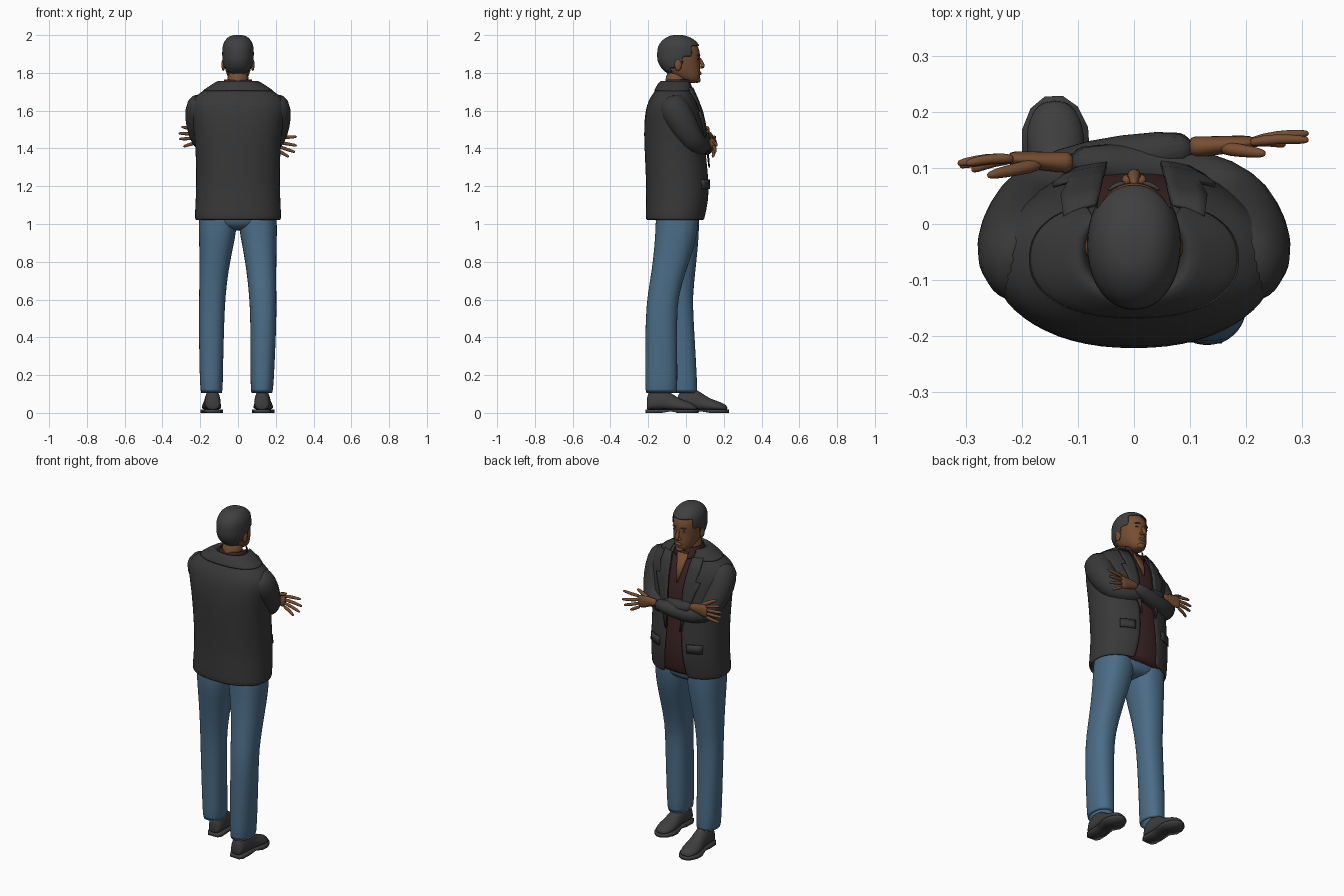
import bpy, bmesh, math
from mathutils import Vector

def material(name, r, g, b):
    m = bpy.data.materials.new(name)
    m.diffuse_color = (r, g, b, 1)
    return m

JACKET = material("charcoal_cloth", .040, .040, .040)
JEANS = material("blue_denim", .070, .150, .240)
SKIN = material("brown_skin", .180, .075, .032)
HAIR = material("dark_hair", .050, .050, .052)
SHIRT = material("maroon_cloth", .045, .018, .018)
SHOE = material("black_leather", .048, .048, .048)

def finish(name, bm, mat, subsurf=1, thick=0, offset=-1):
    me = bpy.data.meshes.new(name)
    bm.to_mesh(me)
    bm.free()
    me.materials.append(mat)
    ob = bpy.data.objects.new(name, me)
    bpy.context.collection.objects.link(ob)
    for p in me.polygons:
        p.use_smooth = True
    if thick:
        s = ob.modifiers.new("thickness", 'SOLIDIFY')
        s.thickness, s.offset = thick, offset
    if subsurf:
        s = ob.modifiers.new("smooth", 'SUBSURF')
        s.levels = s.render_levels = subsurf
    return ob

def skin_rings(rings, closed=True, cap=True):
    """Join equal-length rings of points with quads."""
    bm = bmesh.new()
    vs = [[bm.verts.new(p) for p in r] for r in rings]
    n = len(vs[0])
    for a, b in zip(vs, vs[1:]):
        for k in range(n if closed else n - 1):
            j = (k + 1) % n
            bm.faces.new((a[k], b[k], b[j], a[j]))
    if cap and closed:
        bm.faces.new(vs[0])
        bm.faces.new(vs[-1][::-1])
        bmesh.ops.recalc_face_normals(bm, faces=bm.faces)
    return bm

def oval(z, back, front, rx, gap=0, x=0, e=2.3, n=28):
    """Horizontal superellipse, optionally open at the front (+y)."""
    cy, ry = (back + front) / 2, (front - back) / 2
    t0 = math.asin(min(1, gap / rx) ** (e / 2)) if gap else 0
    pts = []
    for k in range(n):
        t = t0 + (2 * math.pi - 2 * t0) * k / (n - 1 if gap else n)
        s, c = math.sin(t), math.cos(t)
        pts.append((x + rx * math.copysign(abs(s) ** (2 / e), s),
                    cy + ry * math.copysign(abs(c) ** (2 / e), c), z))
    return pts

def tube(name, path, mat, ref=(0, 0, 1), n=12):
    """Tube through points (x, y, z, radius, flatness)."""
    P = [Vector(p[:3]) for p in path]
    rings = []
    for i, p in enumerate(path):
        t = (P[min(i + 1, len(P) - 1)] - P[max(i - 1, 0)]).normalized()
        a = t.cross(Vector(ref)).normalized()
        b = a.cross(t)
        flat = p[4] if len(p) > 4 else 1
        rings.append([P[i] + a * p[3] * flat * math.cos(q) + b * p[3] * math.sin(q)
                      for q in (2 * math.pi * k / n for k in range(n))])
    return finish(name, skin_rings(rings), mat)

def at(rings, z):
    """Interpolate a ring table (z, back, front, rx, ...) at height z."""
    for a, b in zip(rings, rings[1:]):
        if z <= b[0]:
            f = max(0, (z - a[0]) / (b[0] - a[0]))
            return [u + (v - u) * f for u, v in zip(a, b)]
    return list(rings[-1])

def ball(name, loc, size, mat):
    bm = bmesh.new()
    bmesh.ops.create_uvsphere(bm, u_segments=14, v_segments=10, radius=1)
    for v in bm.verts:
        v.co = Vector(c * s for c, s in zip(v.co, size)) + Vector(loc)
    return finish(name, bm, mat, 0)

# Jacket body, open at the front: z, back, front, half width, half gap
BODY = [(1.02, -.212, .105, .228, .075), (1.04, -.215, .108, .230, .070),
        (1.12, -.212, .125, .226, .060), (1.22, -.212, .128, .222, .050),
        (1.35, -.218, .110, .224, .045), (1.48, -.224, .105, .232, .050),
        (1.57, -.220, .088, .248, .055), (1.63, -.208, .070, .255, .058),
        (1.67, -.190, .052, .235, .062), (1.70, -.168, .040, .195, .065),
        (1.735, -.145, .028, .135, .068), (1.755, -.132, .020, .105, .070)]
finish("jacket_body", skin_rings([oval(*r) for r in BODY], False), JACKET, 1, .012)

def front_y(x, z, off):
    _, b, f, rx, _ = at(BODY, z)
    return (b + f) / 2 + (f - b) / 2 * max(0, 1 - (abs(x) / rx) ** 2.3) ** (1 / 2.3) + off

def patch(name, rows, mat, off, sides=(-1, 1), thick=.008):
    """Thin sheet lying on the jacket front; rows are (z, x from, x to)."""
    for s in sides:
        rings = []
        for z, a, b in rows:
            xs = [a + (b - a) * k / 4 for k in range(5)]
            rings.append([(s * x, front_y(x, z, off), z) for x in xs])
        finish(name, skin_rings(rings, False), mat, 0, thick, 0)

# Lapels, pocket flaps, jacket collar
patch("lapel", [(1.30, .045, .050), (1.42, .046, .085), (1.54, .050, .125),
                (1.595, .054, .145), (1.60, .055, .115), (1.66, .060, .130),
                (1.72, .068, .125)], JACKET, .008)
patch("pocket_flap", [(1.185, .09, .17), (1.235, .09, .17)], JACKET, .006)
finish("jacket_collar", skin_rings([oval(*r) for r in (
    (1.705, -.172, .048, .192, .085), (1.742, -.150, .036, .135, .078),
    (1.762, -.132, .026, .102, .070), (1.755, -.120, .018, .088, .068),
    (1.715, -.112, .010, .078, .065))], False), JACKET, 1, .006)

# Shirt, its collar and the open neck
shirt = [oval(z, b + .03, f - .012, rx - .04) for z, b, f, rx, g in BODY[:-2]]
finish("shirt", skin_rings(shirt + [oval(1.73, -.12, .012, .075)]), SHIRT)
finish("shirt_collar", skin_rings([oval(*r) for r in (
    (1.70, -.125, .045, .085, .030), (1.74, -.115, .035, .080, .036),
    (1.768, -.108, .025, .074, .042))], False), SHIRT, 1, .006)
patch("open_neck", [(1.57, -.002, .002), (1.64, -.018, .018), (1.725, -.036, .036)],
      SKIN, -.004, (1,))

# Crossed arms: each sleeve reaches across the chest, hand on the far side
def arm(s, path, wrist, tips, thumb):
    tube("sleeve", [(s * .175, -.085, 1.655, .055), (s * .195, -.075, 1.635, .084),
                    (s * .203, -.035, 1.56, .083), (s * .193, .010, 1.48, .072),
                    (s * .180, .045, 1.425, .062)] + path, JACKET, (0, 1, .9), 16)
    w = Vector(wrist)
    d = -s
    palm = w + Vector((d * .075, .006, sum(t[2] - wrist[2] for t in tips) / 4 * .4))
    tube("palm", [(*(w - Vector((d * .03, 0, 0))), .021), (*w, .023, .8),
                  (*w.lerp(palm, .5), .034, .5), (*palm, .040, .36),
                  (*w.lerp(palm, 1.2), .034, .34)], SKIN)
    for k, t in enumerate(tips):
        t = Vector(t)
        root = palm + Vector((0, 0, .030 - .020 * k))
        mid = root.lerp(t, .5) + Vector((0, .006, 0))
        tube("finger", [(*root, .0105), (*mid, .0098), (*root.lerp(t, .92), .0085),
                        (*t, .004)], SKIN, n=8)
    t = Vector(thumb)
    root = w.lerp(palm, .35) + Vector((0, -.004, .015))
    tube("thumb", [(*root, .015), (*root.lerp(t, .5), .0125), (*root.lerp(t, .9), .010),
                   (*t, .004)], SKIN, (0, 1, 0), 8)

arm(-1, [(-.120, .090, 1.405, .052), (-.02, .118, 1.415, .044), (.12, .138, 1.44, .034)],
    (.125, .138, 1.44),
    [(.312, .150, 1.462), (.312, .162, 1.415), (.303, .155, 1.38), (.270, .142, 1.355)],
    (.235, .125, 1.485))
arm(1, [(.120, .085, 1.41, .052), (.02, .100, 1.43, .042), (-.13, .112, 1.465, .034)],
    (-.135, .110, 1.465),
    [(-.300, .108, 1.515), (-.315, .108, 1.48), (-.312, .104, 1.45), (-.290, .096, 1.41)],
    (-.262, .086, 1.535))

# Jeans: hips and two legs, the +x leg standing further back
finish("jeans_hips", skin_rings([oval(z, b, f, rx) for z, b, f, rx in (
    (.965, -.10, .02, .05), (.985, -.15, .06, .13), (1.02, -.165, .07, .207),
    (1.10, -.17, .075, .205), (1.18, -.16, .07, .19))]), JEANS)
LEGS = {-1: [(.10, -.090, .062, .060, 0, -.140), (.25, -.092, .055, .063, 0, -.142),
             (.50, -.100, .040, .068, 0, -.140), (.62, -.108, .036, .070, 0, -.136),
             (.75, -.125, .050, .077, 0, -.128), (.88, -.148, .064, .090, 0, -.115),
             (.97, -.160, .070, .102, 0, -.108), (1.06, -.160, .070, .100, 0, -.106)],
        1: [(.10, -.216, -.045, .060, 0, .126), (.25, -.217, -.045, .064, 0, .130),
            (.50, -.215, -.048, .070, 0, .135), (.62, -.205, -.040, .072, 0, .131),
            (.75, -.182, .000, .079, 0, .124), (.88, -.168, .045, .090, 0, .114),
            (.97, -.162, .064, .102, 0, .106), (1.06, -.160, .070, .100, 0, .104)]}
for s, rows in LEGS.items():
    finish("jeans_leg", skin_rings([oval(*r, n=24) for r in rows], cap=False), JEANS, 1, .01)

# Shoes: rounded sections along the foot, plus a flat sole with a heel
def shoe(x, heel, turn):
    def place(u, v, z):
        return (x + u * math.cos(turn) + v * math.sin(turn),
                heel + v * math.cos(turn) - u * math.sin(turn), z)
    upper = [(.004, .026, .07), (.012, .040, .115), (.05, .046, .135), (.10, .046, .130),
             (.14, .048, .100), (.18, .055, .075), (.22, .055, .062), (.255, .040, .048),
             (.270, .018, .032)]
    rings = []
    for v, w, h in upper:
        ring = [place(w * math.cos(q), v, .014 + (h - .014) * math.sin(q) ** .75)
                for q in (math.pi * k / 10 for k in range(1, 10))]
        rings.append([place(w, v, .014)] + ring + [place(-w, v, .014)])
    finish("shoe_upper", skin_rings(rings), SHOE)
    outline = [(0, .030), (.02, .044), (.08, .044), (.13, .046), (.18, .060), (.22, .059),
               (.258, .042), (.278, .016)]
    rings = [[place(u, v, z) for u, z in ((-w, zb), (w, zb), (w, .018), (-w, .018))]
             for v, w in outline for zb in [.008 if .1 < v < .15 else 0]]
    finish("shoe_sole", skin_rings(rings), SHOE, 0)

shoe(-.132, -.050, -.04)
shoe(.126, -.212, .04)

# Head and neck
HEAD = [(1.745, .012, .058, .022), (1.762, -.030, .072, .045), (1.79, -.085, .077, .060),
        (1.82, -.122, .076, .069), (1.86, -.143, .073, .075), (1.90, -.147, .076, .078),
        (1.94, -.138, .067, .074), (1.968, -.115, .040, .060), (1.985, -.085, .005, .038),
        (1.992, -.060, -.025, .016)]
finish("head", skin_rings([oval(*r, e=2.1) for r in HEAD]), SKIN)
tube("neck", [(0, -.065, 1.66, .062), (0, -.055, 1.74, .058), (0, -.045, 1.82, .056)],
     SKIN, (0, 1, 0), 20)

# Short hair: a shell over the skull with the face cut away
rings = []
for z in (1.775, 1.80, 1.825, 1.845, 1.865, 1.885, 1.91, 1.935, 1.955, 1.972, 1.985, 1.992):
    _, b, f, rx = at(HEAD, z)
    rings.append(oval(z + .009 * (z > 1.9), b - .008, f + .005, rx + .007, e=2.1, n=40))
bm = skin_rings(rings)
def is_face(c):
    limit = -.075 if c.z < 1.825 else -.052 if c.z < 1.85 else -.01 if c.z < 1.885 else .03
    return c.z < 1.935 and c.y > limit
bmesh.ops.delete(bm, geom=[f for f in bm.faces if len(f.verts) > 4 and f.calc_center_median().z < 1.8
                           or is_face(f.calc_center_median())], context='FACES')
finish("hair", bm, HAIR, 1, .006)

# Face details
tube("nose", [(0, .070, 1.882, .007), (0, .083, 1.855, .010), (0, .090, 1.836, .014),
              (0, .080, 1.824, .010)], SKIN, (0, 1, 0), 10)
ball("lips", (0, .072, 1.797), (.024, .011, .009), SKIN)
ball("chin", (0, .058, 1.763), (.026, .020, .016), SKIN)
for s in (-1, 1):
    ball("ear", (s * .078, -.042, 1.842), (.010, .019, .031), SKIN)
    ball("nostril", (s * .013, .078, 1.830), (.009, .010, .008), SKIN)
    ball("eye", (s * .030, .063, 1.873), (.012, .006, .005), HAIR)
    tube("eyebrow", [(s * .014, .074, 1.892, .004), (s * .030, .071, 1.896, .005),
                     (s * .048, .059, 1.891, .003)], HAIR, n=8)
